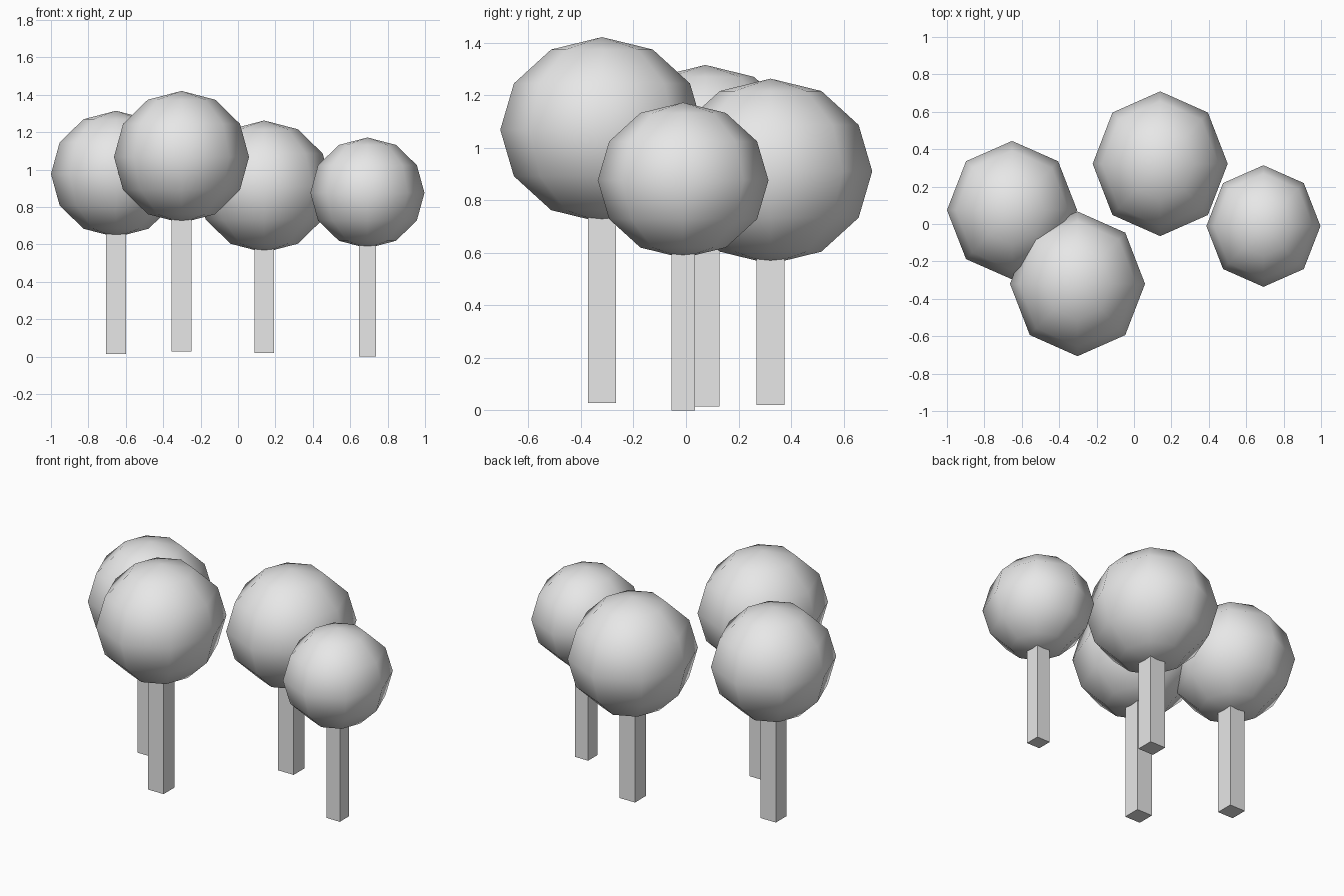
import bpy
import bmesh
from mathutils import Matrix

default_cube = bpy.data.objects.get("Cube")
if default_cube:
    bpy.data.objects.remove(default_cube, do_unlink=True)

# Single flat colour
grey = bpy.data.materials.new("light_grey")
grey.use_nodes = True
colour = (0.8, 0.8, 0.8, 1)
grey.diffuse_color = colour
grey.node_tree.nodes["Principled BSDF"].inputs["Base Color"].default_value = colour


def add_object(name, bm, location, smooth):
    mesh = bpy.data.meshes.new(name)
    for face in bm.faces:
        face.smooth = smooth
    bm.to_mesh(mesh)
    bm.free()
    mesh.materials.append(grey)
    obj = bpy.data.objects.new(name, mesh)
    obj.location = location
    bpy.context.collection.objects.link(obj)
    return obj


def add_tree(name, x, y, base, centre, radii, width):
    # Crown: low-poly ellipsoid with smooth shading
    bm = bmesh.new()
    bmesh.ops.create_uvsphere(bm, u_segments=8, v_segments=6, radius=1,
                              matrix=Matrix.Diagonal((*radii, 1)))
    add_object(name + "_crown", bm, (x, y, centre), True)

    # Trunk: square post ending inside the crown
    top = centre - radii[2] / 2
    height = top - base
    bm = bmesh.new()
    bmesh.ops.create_cube(bm, size=1, matrix=Matrix.Diagonal((width, width, height, 1)))
    add_object(name + "_trunk", bm, (x, y, base + height / 2), False)


# name, x, y, trunk base, crown centre, crown radii, trunk width
add_tree("right_tree", -0.652, 0.074, 0.014, 0.977, (0.348, 0.370, 0.338), 0.106)
add_tree("front_tree", -0.302, -0.320, 0.029, 1.068, (0.361, 0.387, 0.353), 0.106)
add_tree("back_tree", 0.140, 0.322, 0.021, 0.910, (0.361, 0.387, 0.353), 0.106)
add_tree("left_tree", 0.692, -0.011, 0.0, 0.876, (0.305, 0.325, 0.296), 0.090)
